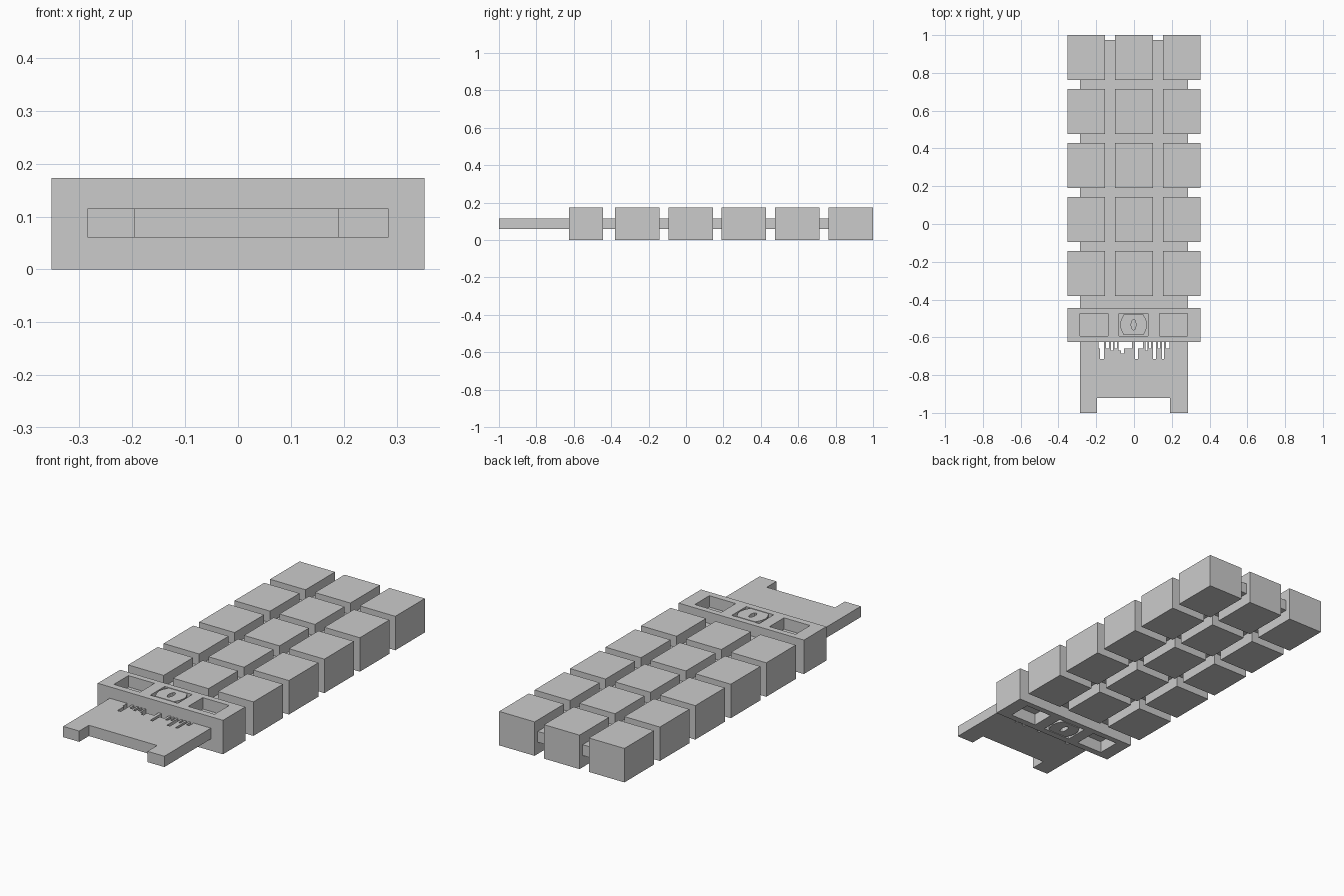
import bpy, bmesh, math

if "Cube" in bpy.data.objects:
    bpy.data.objects.remove(bpy.data.objects["Cube"])


def rect(x0, x1, y0, y1):
    return [(x0, y0), (x1, y0), (x1, y1), (x0, y1)]


def prism(name, loops, z0, z1):
    """Extrude flat outlines (inner loops become holes) between two heights."""
    cu = bpy.data.curves.new(name + "_outline", 'CURVE')
    cu.dimensions, cu.fill_mode, cu.extrude = '2D', 'BOTH', (z1 - z0) / 2
    for loop in loops:
        sp = cu.splines.new('POLY')
        sp.points.add(len(loop) - 1)
        for p, (x, y) in zip(sp.points, loop):
            p.co = (x, y, 0, 1)
        sp.use_cyclic_u = True
    tmp = bpy.data.objects.new(name + "_outline", cu)
    bpy.context.collection.objects.link(tmp)
    dg = bpy.context.evaluated_depsgraph_get()
    me = bpy.data.meshes.new_from_object(tmp.evaluated_get(dg))
    bpy.data.objects.remove(tmp)
    bpy.data.curves.remove(cu)
    # Weld caps to walls and merge the cap triangles
    bm = bmesh.new()
    bm.from_mesh(me)
    bmesh.ops.translate(bm, vec=(0, 0, (z0 + z1) / 2), verts=bm.verts)
    bmesh.ops.remove_doubles(bm, verts=bm.verts, dist=1e-5)
    bmesh.ops.recalc_face_normals(bm, faces=bm.faces)
    for f in bm.faces:
        f.smooth = False
    bm.to_mesh(me)
    bm.free()
    me.name = name
    ob = bpy.data.objects.new(name, me)
    bpy.context.collection.objects.link(ob)
    return ob


H = 0.173
PZ = (0.06, 0.115)

# Core plate running through all blocks
prism("core_plate", [rect(-0.285, 0.285, -0.612, 0.975)], *PZ)

# Front tongue: notched front edge, comb of slots along the rear edge
slots = [(-0.187, -0.179, -0.66), (-0.179, -0.16, -0.715),
         (-0.148, -0.132, -0.66), (-0.122, -0.11, -0.67),
         (-0.103, -0.09, -0.66), (-0.081, -0.068, -0.67),
         (-0.068, -0.052, -0.685), (-0.052, -0.01, -0.66),
         (0.006, 0.02, -0.715), (0.02, 0.048, -0.66),
         (0.06, 0.072, -0.67), (0.08, 0.09, -0.66),
         (0.1, 0.117, -0.715), (0.128, 0.137, -0.66),
         (0.148, 0.16, -0.715), (0.17, 0.187, -0.66)]
back = -0.612
tongue = [(0.19, -0.922), (-0.195, -0.922), (-0.195, -1), (-0.285, -1), (-0.285, back)]
for i, (x0, x1, y) in enumerate(slots):
    if i == 0 or slots[i - 1][1] != x0:
        tongue.append((x0, back))
    tongue += [(x0, y), (x1, y)]
    if i == len(slots) - 1 or slots[i + 1][0] != x1:
        tongue.append((x1, back))
tongue += [(0.285, back), (0.285, -1), (0.19, -1)]
prism("front_tongue", [tongue], *PZ)

# Cross bar with two windows and a central opening
prism("cross_bar", [rect(-0.353, 0.353, -0.625, -0.445),
                    rect(-0.285, -0.138, -0.592, -0.475),
                    rect(0.134, 0.283, -0.592, -0.475),
                    rect(-0.08, 0.075, -0.592, -0.475)], 0, H)

# Barrel-shaped insert with a pointed oval hole
cx, cy = -0.0025, -0.5335
insert = [(cx + sx * (0.052 + 0.02 * math.cos(t * math.pi / 4)), cy + sx * t * 0.054 / 2)
          for sx in (1, -1) for t in (-2, -1, 0, 1, 2)]
oval = [(cx + 0.013 * math.cos(a * math.pi / 6), cy + 0.028 * math.sin(a * math.pi / 6))
        for a in range(12)]
prism("bar_insert", [insert, oval], 0, H)

# Grid of blocks: three columns, five rows
for r in range(5):
    y0 = -0.38 + r * 0.2855
    for c, (x0, x1) in enumerate([(-0.353, -0.153), (-0.1, 0.1), (0.153, 0.353)]):
        prism(f"block_{r + 1}_{c + 1}", [rect(x0, x1, y0, y0 + 0.238)], 0, H)
